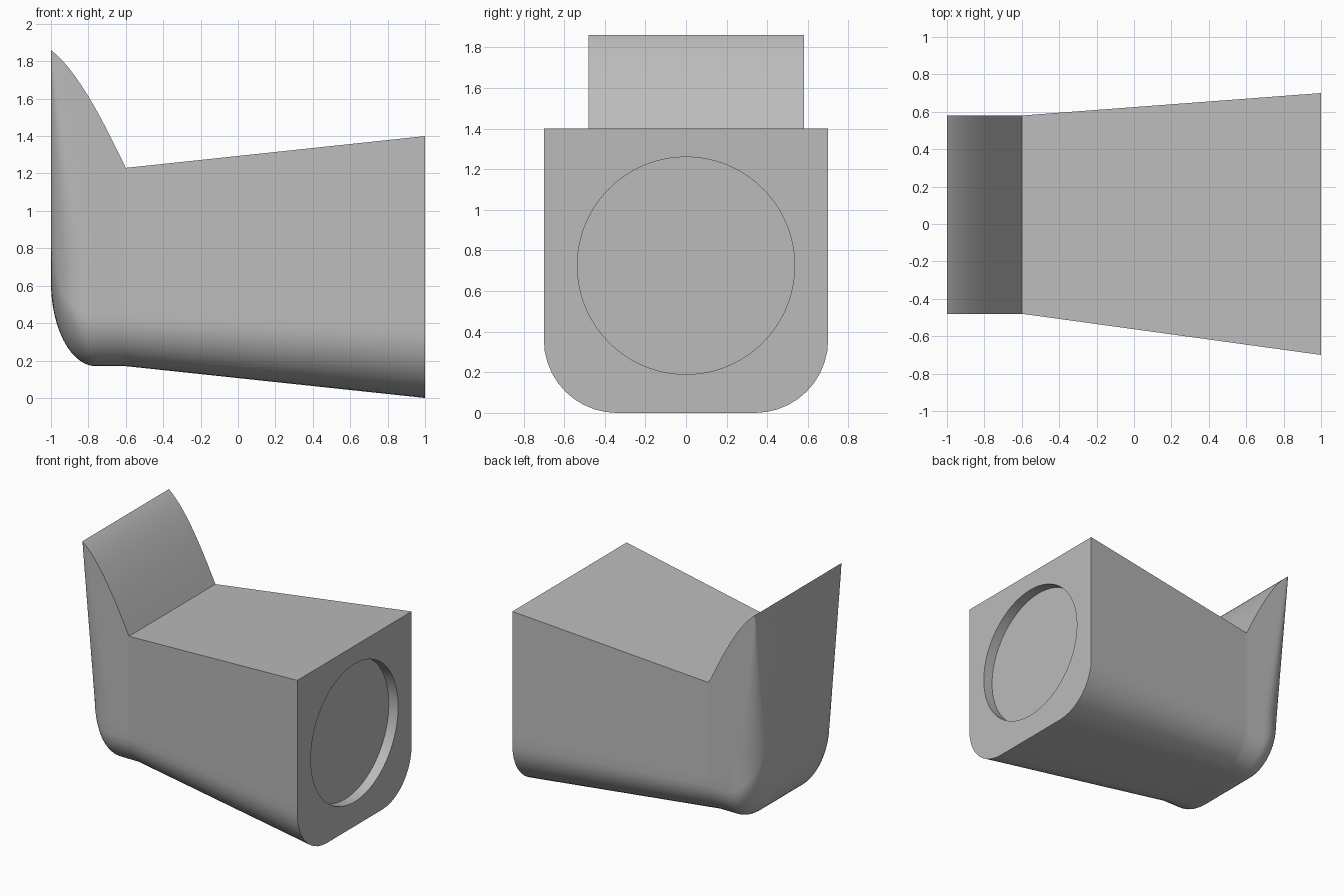
import bpy, bmesh, math

cube = bpy.data.objects.get("Cube")
if cube:
    bpy.data.objects.remove(cube, do_unlink=True)

grey = bpy.data.materials.new("plain grey")
grey.use_nodes = True
colour = (0.5, 0.5, 0.5, 1)
grey.diffuse_color = colour
grey.node_tree.nodes["Principled BSDF"].inputs["Base Color"].default_value = colour

BACK, NECK, TIP = -1.0, -0.6, 1.86


def lerp(a, b, t):
    return a + (b - a) * t


def section(x, arc=10, rows=12):
    """U-shaped outline at x, from the top of one side round to the other."""
    if x >= NECK:
        t = (x - NECK) / (1 - NECK)
        centre, half = lerp(0.05, 0, t), lerp(0.53, 0.70, t)
        low, high, r = lerp(0.17, 0, t), lerp(1.23, 1.40, t), lerp(0.26, 0.36, t)
    else:
        # raised lip above, rounded heel below
        centre, half, r = 0.05, 0.53, 0.26
        t = (NECK - x) / (NECK - BACK)
        high = 1.23 + 0.83 * t - 0.2 * t ** 2.6
        u = max(0, (-0.76 - x) / 0.24)
        low = 0.17 + 0.45 * (1 - math.sqrt(max(0, 1 - u * u)))
    side = [(half, lerp(high, low + r, i / rows)) for i in range(rows)]
    side += [(half - r + r * math.cos(a), low + r - r * math.sin(a))
             for a in (math.pi / 2 * i / arc for i in range(arc + 1))]
    # back corners rounded, fading out towards the tip
    points = []
    for y, z in side:
        fillet = 0.22 * min(1, max(0, (TIP - z) / 1.25))
        d = BACK + fillet - x
        inset = fillet - math.sqrt(max(0, fillet ** 2 - d * d)) if d > 0 else 0
        points.append((max(y - inset, 0.02), z))
    return ([(x, centre + y, z) for y, z in points]
            + [(x, centre - y, z) for y, z in reversed(points)])


# lofted body
stations = [BACK + (NECK - BACK) * (1 - math.cos(math.pi / 2 * i / 24)) for i in range(24)]
stations += [NECK, NECK + 0.02, 0.2, 0.98, 1.0]
bm = bmesh.new()
rings = [[bm.verts.new(p) for p in section(x)] for x in stations]
n = len(rings[0])
for a, b in zip(rings, rings[1:]):
    for i in range(n):
        j = (i + 1) % n
        bm.faces.new((a[i], a[j], b[j], b[i]))
bm.faces.new(rings[0])
bm.faces.new(rings[-1])
bmesh.ops.recalc_face_normals(bm, faces=bm.faces)
mesh = bpy.data.meshes.new("body")
bm.to_mesh(mesh)
bm.free()
mesh.materials.append(grey)
body = bpy.data.objects.new("body", mesh)
bpy.context.collection.objects.link(body)

# shallow round recess in the wide end
bpy.ops.mesh.primitive_cylinder_add(vertices=72, radius=0.535, depth=0.4,
                                    location=(1.12, 0, 0.725),
                                    rotation=(0, math.pi / 2, 0))
cutter = bpy.context.object
cutter.name = "recess_cutter"
cutter.data.materials.append(grey)
cut = body.modifiers.new("recess", 'BOOLEAN')
cut.object, cut.operation, cut.solver = cutter, 'DIFFERENCE', 'EXACT'
bpy.context.view_layer.objects.active = body
cutter.select_set(False)
body.select_set(True)
bpy.ops.object.modifier_apply(modifier=cut.name)
bpy.data.objects.remove(cutter, do_unlink=True)
bpy.ops.object.shade_smooth_by_angle(angle=math.radians(30))
